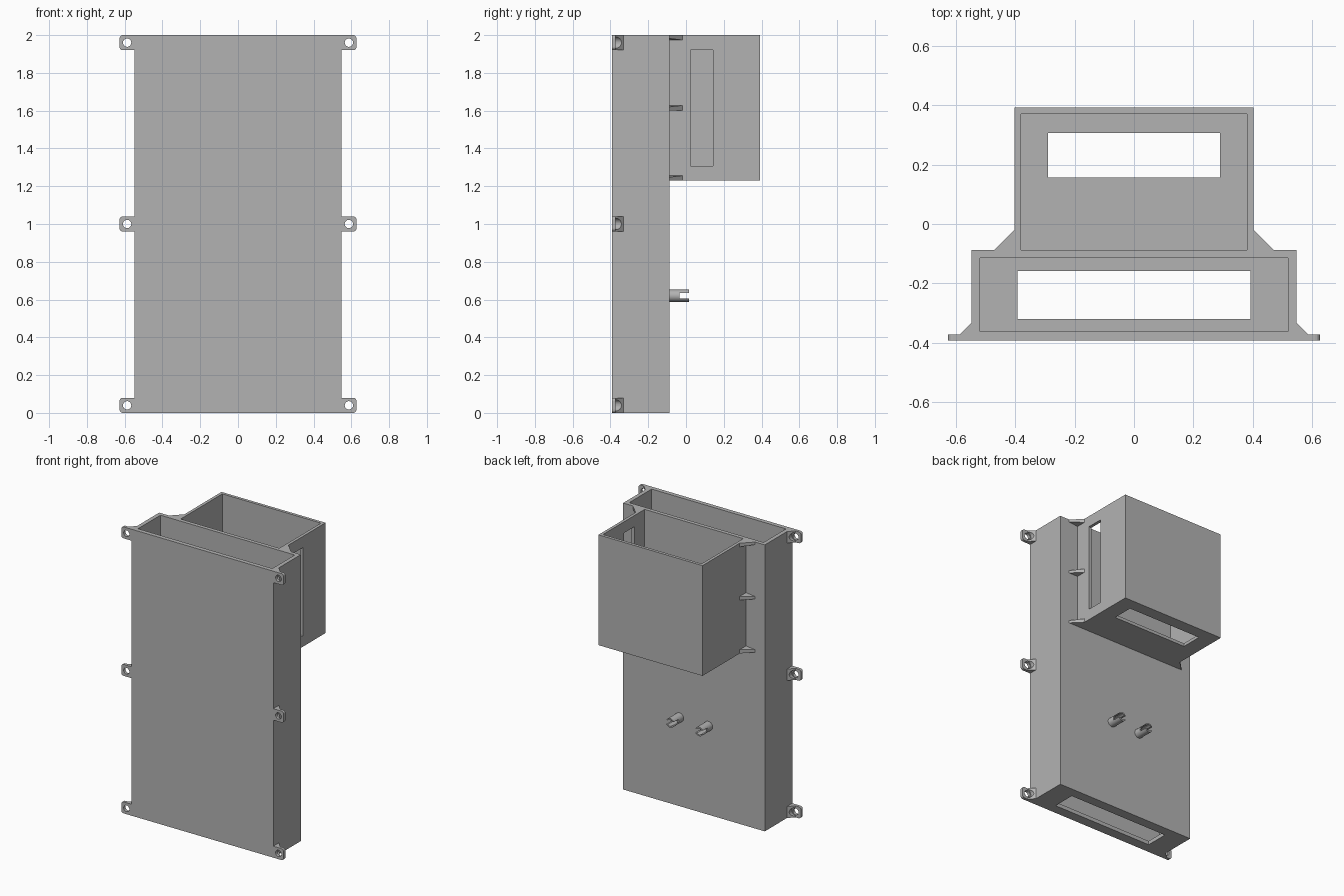
import bpy, bmesh, math
from mathutils import Matrix, Vector

if "Cube" in bpy.data.objects:
    bpy.data.objects.remove(bpy.data.objects["Cube"])

grey = bpy.data.materials.new("plain grey")
grey.diffuse_color = (0.45, 0.45, 0.45, 1)
grey.use_nodes = True
grey.node_tree.nodes["Principled BSDF"].inputs["Base Color"].default_value = grey.diffuse_color


def finish(name, bm):
    bmesh.ops.recalc_face_normals(bm, faces=bm.faces[:])
    me = bpy.data.meshes.new(name)
    bm.to_mesh(me)
    bm.free()
    me.materials.append(grey)
    ob = bpy.data.objects.new(name, me)
    bpy.context.collection.objects.link(ob)
    return ob


def prism_bm(pts, z0, z1):
    bm = bmesh.new()
    face = bm.faces.new([bm.verts.new((x, y, z0)) for x, y in pts])
    ext = bmesh.ops.extrude_face_region(bm, geom=[face])
    top = [v for v in ext["geom"] if isinstance(v, bmesh.types.BMVert)]
    bmesh.ops.translate(bm, verts=top, vec=(0, 0, z1 - z0))
    return bm


def box(name, x0, x1, y0, y1, z0, z1):
    return finish(name, prism_bm([(x0, y0), (x1, y0), (x1, y1), (x0, y1)], z0, z1))


def rod(name, x, z, r, y0, y1, sides=32):
    # cylinder lying along y
    bm = bmesh.new()
    m = Matrix.Translation((x, (y0 + y1) / 2, z)) @ Matrix.Rotation(math.pi / 2, 4, 'X')
    bmesh.ops.create_cone(bm, cap_ends=True, segments=sides, radius1=r, radius2=r,
                          depth=y1 - y0, matrix=m)
    return finish(name, bm)


def activate(ob):
    bpy.ops.object.select_all(action='DESELECT')
    ob.select_set(True)
    bpy.context.view_layer.objects.active = ob


def cut(ob, *cutters):
    activate(ob)
    for c in cutters:
        mod = ob.modifiers.new("cut", 'BOOLEAN')
        mod.operation = 'DIFFERENCE'
        mod.solver = 'EXACT'
        mod.object = c
        bpy.ops.object.modifier_apply(modifier=mod.name)
        bpy.data.objects.remove(c)


FRONT, MID, BACK = -0.392, -0.088, 0.392

# Tall front housing, open on top, with a slot in its floor
housing = box("tall_housing", -0.547, 0.547, FRONT, MID, 0, 2)
cut(housing,
    box("cavity", -0.519, 0.519, -0.362, -0.115, 0.027, 2.1),
    box("floor_slot", -0.392, 0.392, -0.32, -0.158, -0.1, 0.1))

# Rear bin, sharing the housing's back wall
bin_ob = box("rear_bin", -0.402, 0.402, MID, BACK, 1.23, 2)
cut(bin_ob,
    box("cavity", -0.381, 0.381, -0.2, 0.371, 1.252, 2.1),
    box("floor_slot", -0.29, 0.29, 0.156, 0.306, 1.1, 1.3),
    box("side_slot", 0.3, 0.5, 0.025, 0.142, 1.307, 1.922))

# Mounting ears with rounded outer corners, a gusset and a screw hole
EAR = [(0.547, FRONT), (0.627, FRONT), (0.627, -0.372), (0.587, -0.372), (0.547, -0.332)]
for s, side in ((1, "right"), (-1, "left")):
    for zc, level in ((0.04, "low"), (1.0, "mid"), (1.96, "top")):
        bm = prism_bm([(s * x, y) for x, y in EAR], zc - 0.04, zc + 0.04)
        corners = [e for e in bm.edges
                   if all(abs(v.co.x) > 0.62 for v in e.verts)
                   and abs(e.verts[0].co.z - e.verts[1].co.z) < 1e-4]
        bmesh.ops.bevel(bm, geom=corners, offset=0.017, segments=4, profile=0.5,
                        affect='EDGES')
        ear = finish(f"{side}_{level}_ear", bm)
        cut(ear,
            rod("hole", s * 0.587, zc, 0.022, -0.5, -0.2),
            rod("head_clearance", s * 0.587, zc, 0.03, -0.372, -0.2))

    # Tapered corner braces between bin and housing
    for z0, level in ((1.23, "low"), (1.602, "mid"), (1.974, "top")):
        bm = prism_bm([(s * 0.402, MID), (s * 0.472, MID), (s * 0.402, -0.018)],
                      z0, z0 + 0.026)
        for v in bm.verts:
            if abs(v.co.x) > 0.45:
                if level == "top" and v.co.z < z0 + 0.01:
                    v.co.z += 0.008
                elif level != "top" and v.co.z > z0 + 0.01:
                    v.co.z -= 0.008
        finish(f"{side}_{level}_brace", bm)

    # Hollow split pegs on the back wall
    peg = rod(f"{side}_peg", s * 0.112, 0.62, 0.032, MID, 0.016)
    cut(peg,
        rod("bore", s * 0.112, 0.62, 0.022, -0.07, 0.1),
        box("split", s * 0.112 - 0.06, s * 0.112 + 0.06, -0.035, 0.1, 0.606, 0.634))
    activate(peg)
    bpy.ops.object.shade_smooth_by_angle(angle=math.radians(30))
